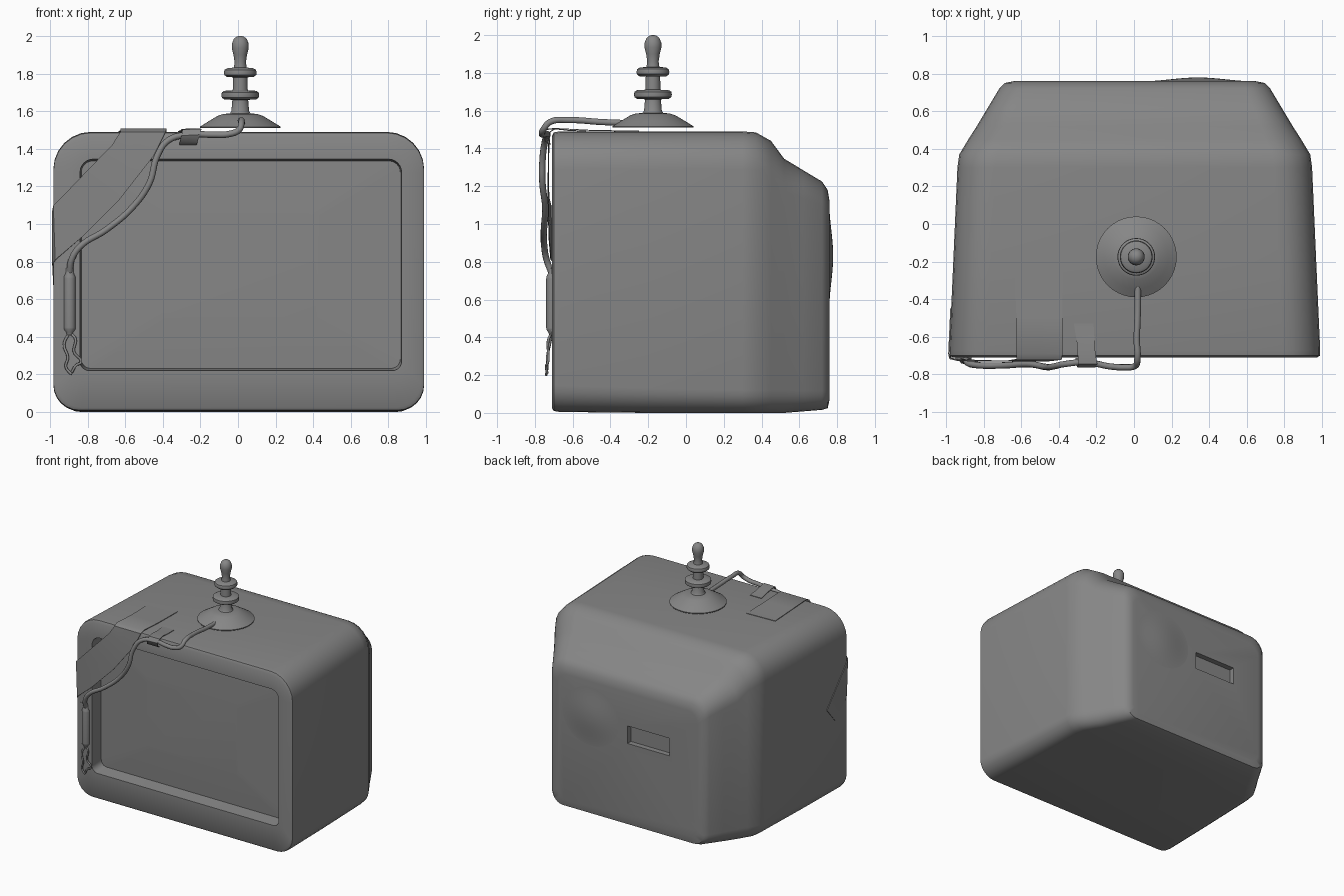
import bpy, bmesh, math
from mathutils import Vector

if "Cube" in bpy.data.objects:
    bpy.data.objects.remove(bpy.data.objects["Cube"])

# Dark grey finish shared by every part
grey = bpy.data.materials.new("dark_grey")
grey.diffuse_color = (.24, .24, .24, 1)
grey.use_nodes = True
grey.node_tree.nodes["Principled BSDF"].inputs["Base Color"].default_value = grey.diffuse_color


def finish(name, bm, angle=40):
    bmesh.ops.recalc_face_normals(bm, faces=bm.faces)
    me = bpy.data.meshes.new(name)
    bm.to_mesh(me)
    bm.free()
    me.materials.append(grey)
    ob = bpy.data.objects.new(name, me)
    bpy.context.collection.objects.link(ob)
    bpy.ops.object.select_all(action='DESELECT')
    ob.select_set(True)
    bpy.context.view_layer.objects.active = ob
    bpy.ops.object.shade_smooth_by_angle(angle=math.radians(angle))
    return ob


def rounded_ring(bm, y, w, z0, z1, rt, rb, cx=.004, n=7):
    """Rounded rectangle of vertices in the plane y, with top and bottom corner radii."""
    verts = []
    for i, (sx, sz) in enumerate([(1, 1), (-1, 1), (-1, -1), (1, -1)]):
        r = rt if sz > 0 else rb
        x = cx + sx * (w - r)
        z = z1 - r if sz > 0 else z0 + r
        for k in range(n):
            a = math.pi / 2 * (i + k / (n - 1))
            verts.append(bm.verts.new((x + r * math.cos(a), y, z + r * math.sin(a))))
    return verts


def skin(bm, rings, closed=True):
    for a, b in zip(rings, rings[1:]):
        n = len(a)
        for i in range(n if closed else n - 1):
            j = (i + 1) % n
            bm.faces.new((a[i], a[j], b[j], b[i]))


def lathe(name, center, profile, seg=40):
    bm = bmesh.new()
    rings = [[bm.verts.new((center[0] + r * math.cos(2 * math.pi * i / seg),
                            center[1] + r * math.sin(2 * math.pi * i / seg), z))
              for i in range(seg)] for r, z in profile]
    skin(bm, rings)
    bm.faces.new(rings[0])
    bm.faces.new(rings[-1])
    return finish(name, bm)


def tape(name, pairs, thickness=0.005):
    """Thin strip given by pairs of edge points."""
    bm = bmesh.new()
    skin(bm, [[bm.verts.new(Vector(a).lerp(Vector(b), t)) for t in (0, .5, 1)]
              for a, b in pairs], closed=False)
    bmesh.ops.recalc_face_normals(bm, faces=bm.faces)
    bmesh.ops.solidify(bm, geom=bm.faces[:], thickness=thickness)
    return finish(name, bm)


def wire(name, pts, radius):
    cu = bpy.data.curves.new(name, 'CURVE')
    cu.dimensions = '3D'
    cu.bevel_depth = radius
    cu.bevel_resolution = 3
    cu.resolution_u = 6
    cu.use_fill_caps = True
    cu.materials.append(grey)
    sp = cu.splines.new('BEZIER')
    sp.bezier_points.add(len(pts) - 1)
    for p, co in zip(sp.bezier_points, pts):
        p.co = co
        p.handle_left_type = p.handle_right_type = 'AUTO'
    ob = bpy.data.objects.new(name, cu)
    bpy.context.collection.objects.link(ob)
    return ob


# Case: recessed screen, bezel, and lofted shell tapering to the back
bm = bmesh.new()
rings = [
    rounded_ring(bm, -.615, .42, .50, 1.06, .03, .03, .015),
    rounded_ring(bm, -.600, .848, .232, 1.335, .06, .05, .015),
    rounded_ring(bm, -.71, .855, .22, 1.345, .07, .05, .015),
]
for args in [(-.71, .968, .025, 1.465, .19, .13),
             (-.70, .985, .010, 1.485, .20, .14),
             (-.67, .986, .005, 1.49, .20, .14),
             (-.20, .965, 0, 1.49, .20, .13),
             (.30, .943, 0, 1.49, .20, .12),
             (.37, .933, 0, 1.485, .20, .12),
             (.45, .885, 0, 1.44, .19, .12),
             (.52, .840, 0, 1.345, .17, .12),
             (.62, .780, .008, 1.285, .15, .11),
             (.72, .720, .016, 1.225, .13, .10),
             (.75, .690, .025, 1.18, .11, .09),
             (.76, .640, .07, 1.12, .09, .08)]:
    rings.append(rounded_ring(bm, *args))
skin(bm, rings)
bm.faces.new(rings[0])
bm.faces.new(rings[-1])
case = finish("case", bm)

# Slot in the back
bpy.ops.mesh.primitive_cube_add(size=1, location=(-.19, .77, .77))
cutter = bpy.context.object
cutter.name = "slot_cutter"
cutter.data.materials.append(grey)
cutter.scale = (.385, .11, .145)
cutter.hide_render = True
cutter.hide_set(True)
cut = case.modifiers.new("slot", 'BOOLEAN')
cut.operation = 'DIFFERENCE'
cut.object = cutter

# Low swelling on the back, fading smoothly into the flat panel
bm = bmesh.new()
rings = []
for k in range(1, 13):
    t = k / 12
    y = .759 + .02 * math.cos(t * math.pi / 2) ** 2
    rings.append([bm.verts.new((.34 + .30 * t * math.cos(a), y, .83 + .28 * t * math.sin(a)))
                  for a in (2 * math.pi * i / 40 for i in range(40))])
skin(bm, rings)
bm.faces.new(rings[0])
swelling = finish("back_swelling", bm)
if swelling.data.polygons[0].normal.y < 0:
    swelling.data.flip_normals()

# Turned aerial on the top
lathe("aerial", (.012, -.175), [
    (.215, 1.51), (.215, 1.517), (.17, 1.545), (.12, 1.575), (.09, 1.585), (.055, 1.588),
    (.047, 1.60), (.042, 1.66), (.085, 1.663), (.098, 1.672), (.10, 1.685), (.098, 1.70),
    (.085, 1.708), (.04, 1.711), (.038, 1.780), (.072, 1.782), (.085, 1.793), (.087, 1.806),
    (.083, 1.820), (.07, 1.828), (.034, 1.832), (.03, 1.86), (.036, 1.90), (.045, 1.935),
    (.044, 1.96), (.034, 1.985), (.018, 1.997), (.004, 2.0)])

# Cable from aerial to the small cylinder
wire("aerial_cable", [
    (.02, -.33, 1.535), (.02, -.45, 1.54), (.015, -.62, 1.55), (.018, -.72, 1.54),
    (.005, -.755, 1.50), (-.05, -.762, 1.478), (-.13, -.757, 1.475), (-.25, -.735, 1.475),
    (-.37, -.745, 1.445), (-.43, -.758, 1.36), (-.47, -.760, 1.22), (-.56, -.745, 1.09),
    (-.70, -.752, .97), (-.84, -.750, .88), (-.885, -.738, .81), (-.895, -.712, .74)], .017)

# Cylinder with tapered ends, half sunk in the bezel
lathe("cable_cylinder", (-.895, -.708), [
    (.016, .41), (.02, .425), (.031, .44), (.032, .45), (.032, .71),
    (.031, .72), (.022, .74), (.02, .765)], 20)

# Loose wire ends below the cylinder
wire("loose_wire_left", [(-.898, -.71, .42), (-.925, -.722, .36), (-.905, -.735, .29),
                         (-.915, -.735, .24), (-.885, -.74, .20)], .007)
wire("loose_wire_right", [(-.892, -.71, .42), (-.865, -.728, .39), (-.872, -.73, .32),
                          (-.835, -.732, .265), (-.86, -.74, .25), (-.885, -.735, .21)], .007)

# Tapes
tape("cylinder_tape", [((-.95, -.714, .77), (-.865, -.714, .77)),
                       ((-.95, -.714, .395), (-.865, -.714, .395))], .003)
tape("wide_tape", [
    ((-.635, -.26, 1.494), (-.38, -.25, 1.494)),
    ((-.625, -.50, 1.498), (-.38, -.50, 1.498)),
    ((-.625, -.69, 1.508), (-.38, -.69, 1.508)),
    ((-.625, -.722, 1.49), (-.385, -.722, 1.49)),
    ((-.67, -.730, 1.42), (-.45, -.730, 1.36)),
    ((-.82, -.732, 1.265), (-.63, -.732, 1.13)),
    ((-.94, -.728, 1.14), (-.83, -.728, .93)),
    ((-.982, -.718, 1.10), (-.972, -.718, .81)),
    ((-.988, -.69, 1.07), (-.988, -.69, .785)),
    ((-.977, -.45, .77), (-.981, -.55, .65))])
tape("cable_tape", [
    ((-.32, -.53, 1.494), (-.215, -.53, 1.494)),
    ((-.305, -.62, 1.498), (-.21, -.62, 1.498)),
    ((-.30, -.69, 1.506), (-.205, -.69, 1.508)),
    ((-.295, -.745, 1.503), (-.195, -.745, 1.505)),
    ((-.30, -.762, 1.47), (-.205, -.762, 1.475)),
    ((-.31, -.745, 1.435), (-.215, -.745, 1.435)),
    ((-.31, -.716, 1.42), (-.22, -.716, 1.42))])
